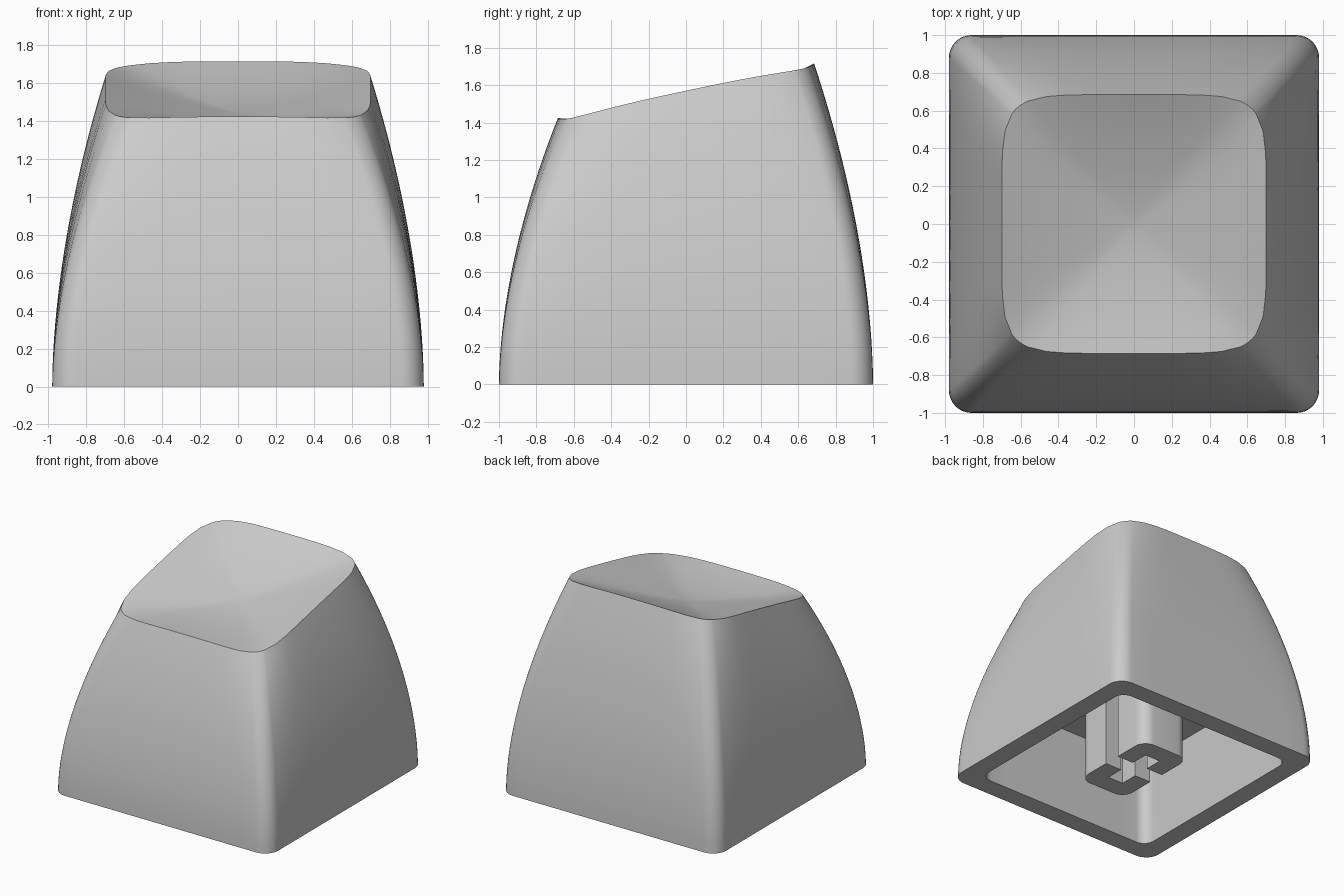
import bpy, bmesh, math
from mathutils import Vector

cube = bpy.data.objects.get("Cube")
if cube:
    bpy.data.objects.remove(cube, do_unlink=True)

# Plain grey plastic
plastic = bpy.data.materials.new("grey_plastic")
plastic.use_nodes = True
grey = (0.6, 0.6, 0.6, 1)
plastic.diffuse_color = grey
plastic.node_tree.nodes["Principled BSDF"].inputs["Base Color"].default_value = grey

TOP_X, TOP_Y = 0.70, 0.685
CEILING = 0.68


def arc(cx, cy, r, start, steps=8):
    return [Vector((cx + r * math.cos(start + math.pi / 2 * i / steps),
                    cy + r * math.sin(start + math.pi / 2 * i / steps)))
            for i in range(steps + 1)]


def rounded_rect(a, b, r, straight=10):
    """Counter-clockwise outline with evenly divided straight sides."""
    corners = [arc(sx * (a - r), sy * (b - r), r, k * math.pi / 2)
               for k, (sx, sy) in enumerate([(1, 1), (-1, 1), (-1, -1), (1, -1)])]
    points = []
    for k, corner in enumerate(corners):
        points += corner
        following = corners[(k + 1) % 4][0]
        points += [corner[-1].lerp(following, i / straight) for i in range(1, straight)]
    return points


def soft_square(p, n=6):
    """Push a point along its direction onto the bulged top outline."""
    size = (abs(p.x / TOP_X) ** n + abs(p.y / TOP_Y) ** n) ** (1 / n)
    return p / size


def top_height(p):
    """Tilted rim that dips slightly at the corners."""
    corner = abs(p.x / TOP_X) * abs(p.y / TOP_Y)
    return 1.57 + 0.213 * p.y - 0.03 * corner ** 3


def finish(bm, name):
    bmesh.ops.recalc_face_normals(bm, faces=bm.faces)
    mesh = bpy.data.meshes.new(name)
    bm.to_mesh(mesh)
    bm.free()
    mesh.materials.append(plastic)
    obj = bpy.data.objects.new(name, mesh)
    bpy.context.collection.objects.link(obj)
    bpy.ops.object.select_all(action="DESELECT")
    obj.select_set(True)
    bpy.context.view_layer.objects.active = obj
    bpy.ops.object.shade_smooth_by_angle(angle=math.radians(30))
    return obj


# Cap shell: cavity, bottom rim, curved sides and dished top as one loft
bottom = rounded_rect(0.98, 1.0, 0.12)
top = [soft_square(p) for p in bottom]
rings = [[(p.x, p.y, CEILING) for p in rounded_rect(0.76, 0.78, 0.09)],
         [(p.x, p.y, 0) for p in rounded_rect(0.82, 0.84, 0.09)]]

SIDE_STEPS, DISH_STEPS, DISH_DEPTH = 20, 14, 0.13
for i in range(SIDE_STEPS + 1):
    t = i / SIDE_STEPS
    ring = []
    for low, high in zip(bottom, top):
        p = low.lerp(high, t ** 1.8)
        ring.append((p.x, p.y, t * top_height(high)))
    rings.append(ring)
for i in range(1, DISH_STEPS):
    s = 1 - i / DISH_STEPS
    rings.append([(p.x * s, p.y * s,
                   top_height(p * s) - DISH_DEPTH * (1 - s ** 1.6)) for p in top])

bm = bmesh.new()
loops = [[bm.verts.new(co) for co in ring] for ring in rings]
count = len(bottom)
for lower, upper in zip(loops, loops[1:]):
    for i in range(count):
        j = (i + 1) % count
        bm.faces.new((lower[i], lower[j], upper[j], upper[i]))
bm.faces.new(loops[0])
centre = bm.verts.new((0, 0, 1.57 - DISH_DEPTH))
for i in range(count):
    bm.faces.new((loops[-1][i], loops[-1][(i + 1) % count], centre))
finish(bm, "cap_shell")

# Stem: two facing C-shaped halves that leave a cross slot
A, B, R, SLOT, REACH = 0.22, 0.38, 0.1, 0.07, 0.22
half = [Vector((A, SLOT))] + arc(A - R, B - R, R, 0) + arc(R - A, B - R, R, math.pi / 2)
half += [Vector(p) for p in ((-A, SLOT), (-SLOT, SLOT), (-SLOT, REACH),
                             (SLOT, REACH), (SLOT, SLOT))]
for name, sign in (("stem_back", 1), ("stem_front", -1)):
    bm = bmesh.new()
    face = bm.faces.new([bm.verts.new((sign * p.x, sign * p.y, 0)) for p in half])
    made = bmesh.ops.extrude_face_region(bm, geom=[face], use_keep_orig=True)["geom"]
    bmesh.ops.translate(bm, vec=(0, 0, CEILING + 0.02),
                        verts=[v for v in made if isinstance(v, bmesh.types.BMVert)])
    finish(bm, name)
